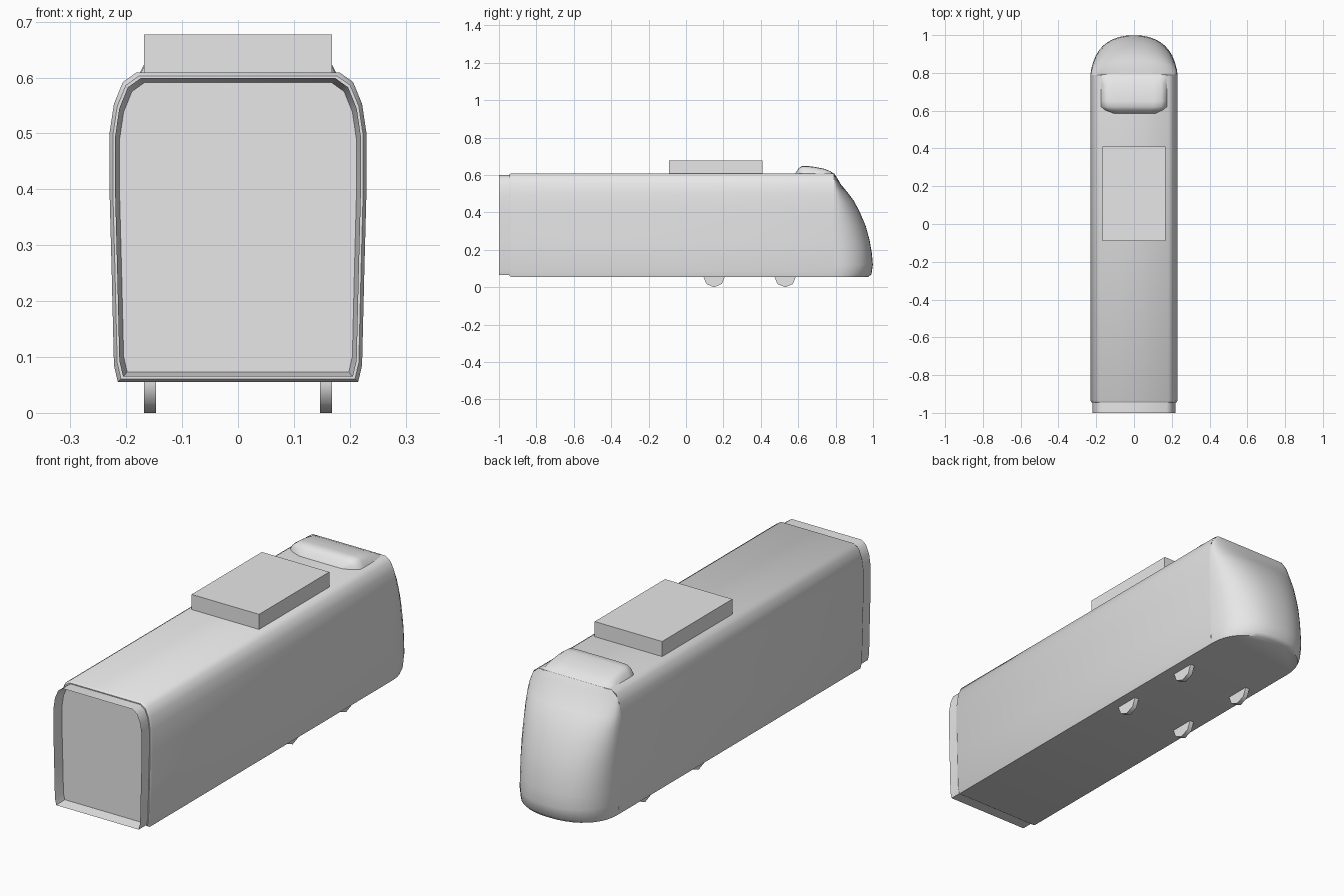
import bpy, math

if "Cube" in bpy.data.objects:
    bpy.data.objects.remove(bpy.data.objects["Cube"])

grey = bpy.data.materials.new("plain grey")
grey.use_nodes = True
grey.diffuse_color = (0.8, 0.8, 0.8, 1)
grey.node_tree.nodes["Principled BSDF"].inputs["Base Color"].default_value = (0.8, 0.8, 0.8, 1)

# Right half of the body cross-section, bottom to top: (x, z)
HALF = [(0.215, 0.055), (0.222, 0.085), (0.226, 0.25), (0.23, 0.4),
        (0.23, 0.5), (0.222, 0.553), (0.206, 0.592), (0.182, 0.609)]
TOP_Z = 0.609


def make(name, verts, faces, smooth=None):
    mesh = bpy.data.meshes.new(name)
    mesh.from_pydata(verts, [], faces)
    mesh.materials.append(grey)
    obj = bpy.data.objects.new(name, mesh)
    bpy.context.collection.objects.link(obj)
    if smooth:
        bpy.ops.object.select_all(action='DESELECT')
        obj.select_set(True)
        bpy.context.view_layer.objects.active = obj
        bpy.ops.object.shade_smooth_by_angle(angle=math.radians(smooth))
    return obj


def section(y, inset=0.0):
    """Full closed cross-section at y, shrunk by inset on all sides."""
    mid = 0.33
    sx, sz = 1 - inset / 0.23, 1 - inset / 0.277
    right = [(x * sx, y, mid + (z - mid) * sz) for x, z in HALF]
    return right + [(-x, y, z) for x, y, z in reversed(right)]


def loft(rings, closed=True, cap_start=False, cap_end=False):
    n = len(rings[0])
    verts = [v for ring in rings for v in ring]
    faces = []
    for r in range(len(rings) - 1):
        for i in range(n if closed else n - 1):
            j = (i + 1) % n
            faces.append((r * n + i, r * n + j, (r + 1) * n + j, (r + 1) * n + i)[::-1])
    if cap_start:
        faces.append(tuple(range(n)))
    if cap_end:
        faces.append(tuple(range(len(verts) - n, len(verts)))[::-1])
    return verts, faces


# Main carriage shell with a slightly rounded open-end rim
make("carriage_body", *loft([section(-0.945, 0.006), section(-0.935), section(0.79)],
                            cap_start=True), smooth=40)

# Recessed gangway collar at the coupling end
make("gangway_collar", *loft([section(-0.95, 0.018), section(-1.0, 0.010),
                              section(-0.94, 0.010)]), smooth=40)
make("gangway_end_panel", *loft([section(-0.95, 0.018), section(-0.94, 0.018)],
                                cap_start=True), smooth=40)

# Rounded nose: horizontal slices, each a squarish arc; (z, reach in y)
SLICES = [(0.055, 0.975), (0.07, 0.992), (0.12, 0.999), (0.18, 0.994), (0.25, 0.982),
          (0.33, 0.96), (0.4, 0.93), (0.46, 0.899), (0.505, 0.865), (0.55, 0.828),
          (0.585, 0.808), (TOP_Z, 0.791)]


def half_width(z):
    for (x0, z0), (x1, z1) in zip(HALF, HALF[1:]):
        if z <= z1:
            return x0 + (x1 - x0) * (z - z0) / (z1 - z0)
    return HALF[-1][0]


rows, steps, power = [], 20, 2 / 2.25
for z, reach in SLICES:
    row = []
    for i in range(steps + 1):
        a = math.pi * i / steps
        c, s = math.cos(a), max(math.sin(a), 0)
        x = math.copysign(abs(c) ** power, c) * half_width(z)
        row.append((x, 0.79 + (reach - 0.79) * s ** power, z))
    rows.append(row[::-1])
make("nose", *loft(rows, closed=False, cap_start=True), smooth=45)

# Faired hump on the roof behind the nose: (y, half width, height)
HUMP = [(0.583, 0.11, 0.0), (0.603, 0.135, 0.03), (0.62, 0.15, 0.041), (0.65, 0.152, 0.041),
        (0.69, 0.155, 0.036), (0.74, 0.16, 0.026), (0.77, 0.165, 0.014), (0.792, 0.17, 0.0)]
ACROSS = [(-1, 0), (-0.93, 0.6), (-0.82, 0.94), (-0.6, 1), (0.6, 1), (0.82, 0.94), (0.93, 0.6), (1, 0)]
rows = []
for y, w, h in HUMP:
    foot = w + 0.6 * h
    rows.append([(u * foot, y, TOP_Z - 0.002 + h * k) for u, k in ACROSS])
make("roof_hump", *loft(rows, closed=False), smooth=50)

# Roof equipment box
box = [[(x, y, z) for x, z in ((0.168, 0.6), (0.168, 0.677), (-0.168, 0.677), (-0.168, 0.6))]
       for y in (-0.09, 0.41)]
make("roof_box", *loft(box, cap_start=True, cap_end=True))

# Four eight-sided wheels peeking out below the floor
for axle, y in (("rear", 0.15), ("front", 0.53)):
    for side, sign in (("left", 1), ("right", -1)):
        rings = [[(x, y + 0.058 * math.sin(k * math.pi / 4), 0.058 - 0.058 * math.cos(k * math.pi / 4))
                  for k in range(8)] for x in sorted((sign * 0.147, sign * 0.168))]
        verts, faces = loft(rings, cap_start=True, cap_end=True)
        make(f"{axle}_{side}_wheel", verts, [f[::-1] for f in faces], smooth=50)
